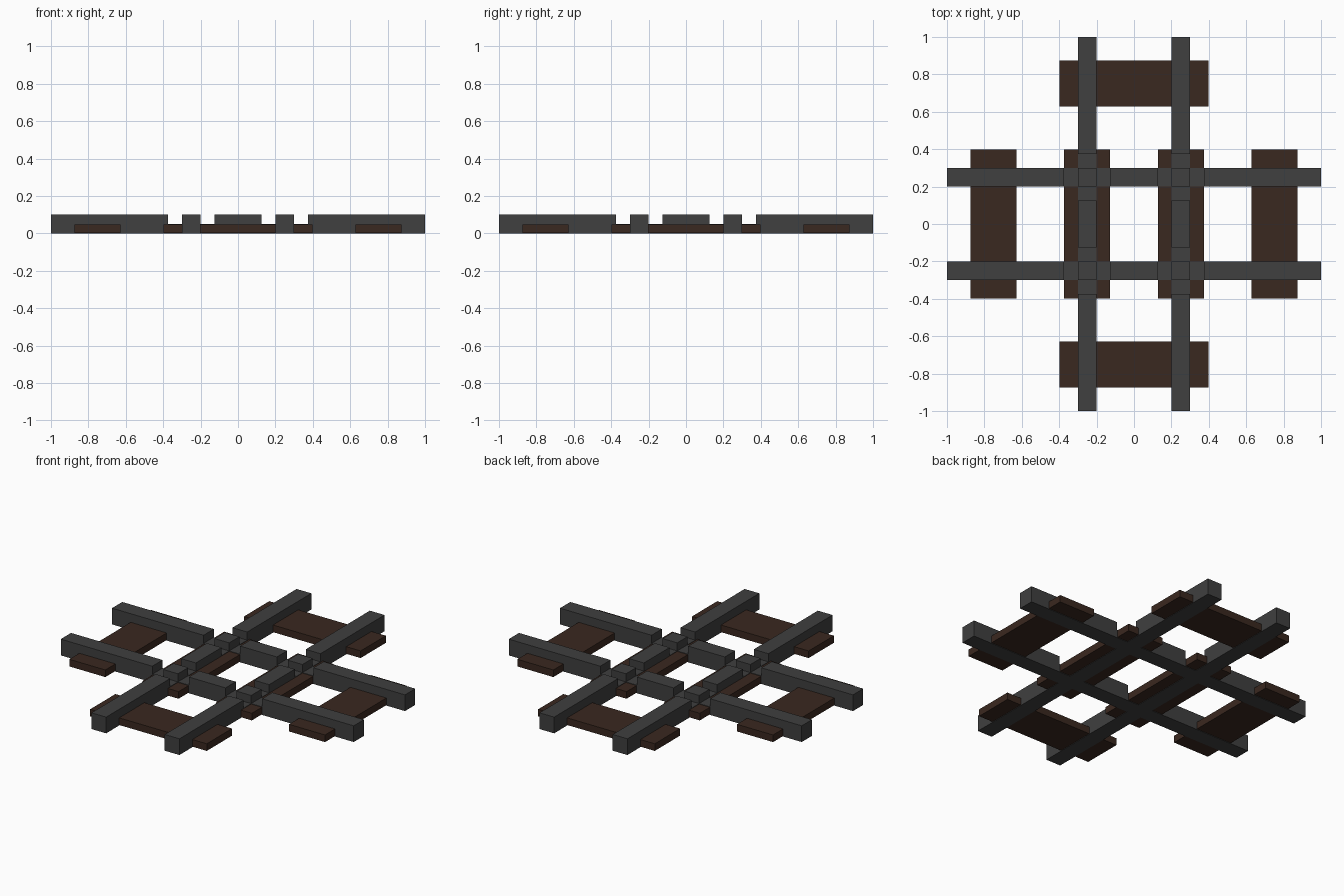
import bpy, bmesh
from mathutils import Vector

if "Cube" in bpy.data.objects:
    bpy.data.objects.remove(bpy.data.objects["Cube"])


def material(name, rgb):
    m = bpy.data.materials.new(name)
    m.diffuse_color = (*rgb, 1)
    m.use_nodes = True
    m.node_tree.nodes["Principled BSDF"].inputs["Base Color"].default_value = m.diffuse_color
    return m


STEEL = material("dark_steel", (0.05, 0.05, 0.05))
WOOD = material("dark_wood", (0.042, 0.021, 0.014))
TOP, LOW, HALF = 0.1, 0.05, 0.05   # rail height, notch floor, half rail width


def finish(bm, name, mat):
    bmesh.ops.recalc_face_normals(bm, faces=bm.faces)
    me = bpy.data.meshes.new(name)
    bm.to_mesh(me)
    bm.free()
    me.materials.append(mat)
    ob = bpy.data.objects.new(name, me)
    bpy.context.collection.objects.link(ob)
    return ob


def rail(name, top_line, offset, along_y=False):
    """Extrude a side profile (position, height) across the rail width."""
    profile = [(top_line[0][0], 0)] + top_line + [(top_line[-1][0], 0)]
    bm = bmesh.new()
    verts = [bm.verts.new((p, offset - HALF, z)) for p, z in profile]
    face = bm.faces.new(verts)
    new = bmesh.ops.extrude_face_region(bm, geom=[face])["geom"]
    bmesh.ops.translate(bm, vec=(0, 2 * HALF, 0),
                        verts=[v for v in new if isinstance(v, bmesh.types.BMVert)])
    if along_y:
        for v in bm.verts:
            v.co = Vector((v.co.y, v.co.x, v.co.z))
    return finish(bm, name, STEEL)


def tie(name, x, y, sx, sy):
    bm = bmesh.new()
    bmesh.ops.create_cube(bm, size=1)
    for v in bm.verts:
        v.co = Vector((x + v.co.x * sx, y + v.co.y * sy, 0.025 + v.co.z * 0.044))
    return finish(bm, name, WOOD)


# Notched top line of a full rail: flangeway gaps either side of each crossing
right = [(0.125, TOP), (0.125, LOW), (0.2, LOW), (0.2, TOP),
         (0.3, TOP), (0.3, LOW), (0.375, LOW), (0.375, TOP), (1, TOP)]
left = [(-p, z) for p, z in reversed(right)]

# Pieces of the crossing rails, which butt against the through rails
outer = [(0.3, LOW), (0.375, LOW), (0.375, TOP), (1, TOP)]
outer_neg = [(-p, z) for p, z in reversed(outer)]
inner = [(-0.2, LOW), (-0.125, LOW), (-0.125, TOP),
         (0.125, TOP), (0.125, LOW), (0.2, LOW)]

for s, side in ((-1, "a"), (1, "b")):
    # Rails
    rail(f"through_rail_{side}", left + right, s * 0.25)
    rail(f"cross_rail_back_{side}", outer, s * 0.25, True)
    rail(f"cross_rail_front_{side}", outer_neg, s * 0.25, True)
    rail(f"cross_rail_middle_{side}", inner, s * 0.25, True)
    # Ties
    tie(f"outer_tie_x_{side}", s * 0.75, 0, 0.246, 0.796)
    tie(f"outer_tie_y_{side}", 0, s * 0.75, 0.796, 0.246)
    tie(f"centre_tie_{side}", s * 0.25, 0, 0.246, 0.796)
